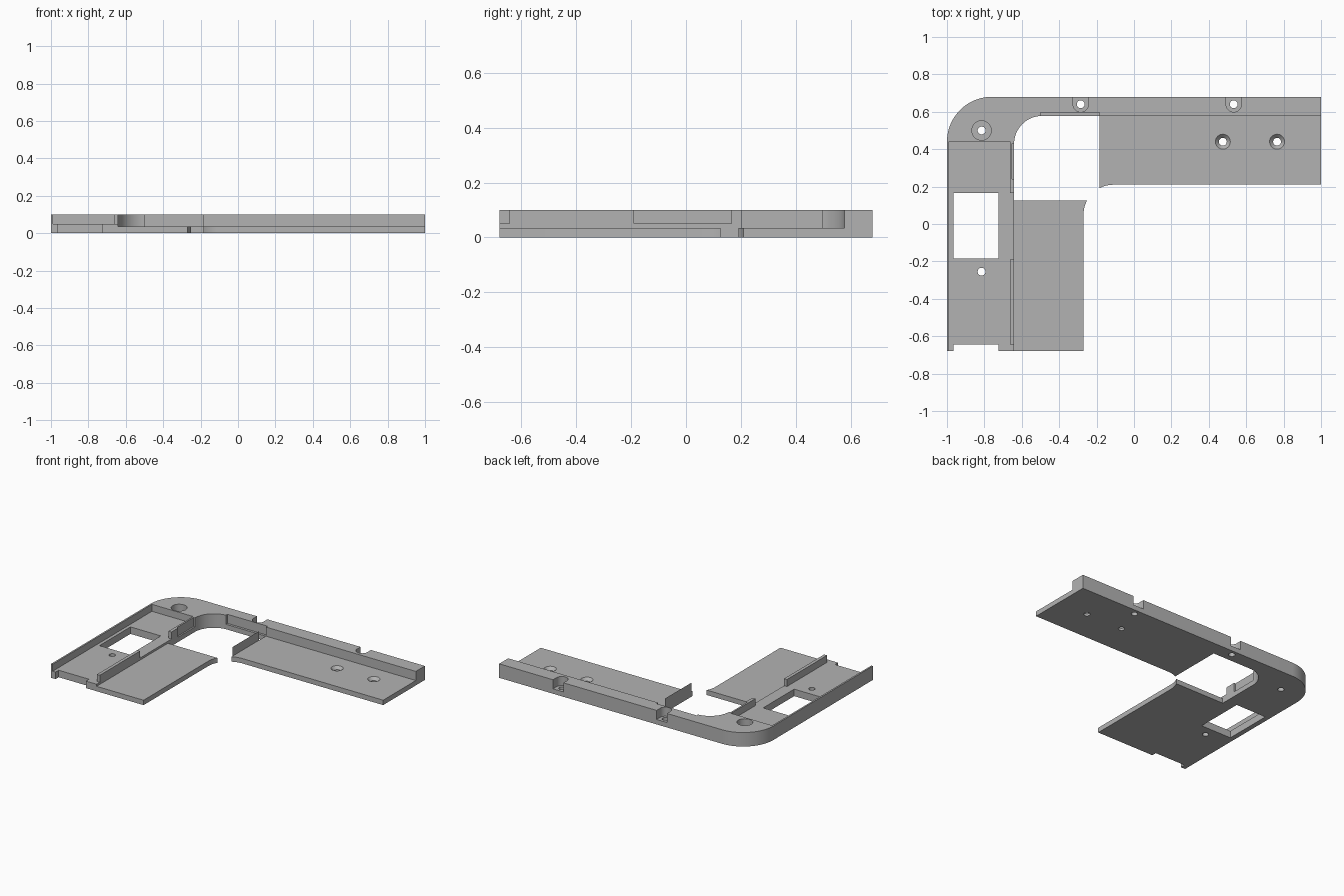
import bpy, bmesh, math

if "Cube" in bpy.data.objects:
    bpy.data.objects.remove(bpy.data.objects["Cube"], do_unlink=True)

# Main heights
TOP, TRAY, PLATE = 0.1, 0.05, 0.035

grey = bpy.data.materials.new("plain grey")
grey.use_nodes = True
colour = (0.45, 0.45, 0.45, 1)
grey.diffuse_color = colour
grey.node_tree.nodes["Principled BSDF"].inputs["Base Color"].default_value = colour


def arc(cx, cy, r, start, end, steps=16):
    angles = [math.radians(start + (end - start) * i / steps) for i in range(steps + 1)]
    return [(cx + r * math.cos(a), cy + r * math.sin(a)) for a in angles]


def add_object(name, bm):
    mesh = bpy.data.meshes.new(name)
    bmesh.ops.recalc_face_normals(bm, faces=bm.faces)
    bm.to_mesh(mesh)
    bm.free()
    obj = bpy.data.objects.new(name, mesh)
    bpy.context.collection.objects.link(obj)
    return obj


def prism(name, outline, z0, z1):
    bm = bmesh.new()
    face = bm.faces.new([bm.verts.new((x, y, z0)) for x, y in outline])
    grown = bmesh.ops.extrude_face_region(bm, geom=[face])["geom"]
    verts = [g for g in grown if isinstance(g, bmesh.types.BMVert)]
    bmesh.ops.translate(bm, verts=verts, vec=(0, 0, z1 - z0))
    return add_object(name, bm)


def cone(name, x, y, z0, z1, r0, r1):
    bm = bmesh.new()
    bmesh.ops.create_cone(bm, cap_ends=True, segments=32, radius1=r0, radius2=r1, depth=z1 - z0)
    bmesh.ops.translate(bm, verts=bm.verts, vec=(x, y, (z0 + z1) / 2))
    return add_object(name, bm)


def cut(cutter):
    bpy.context.view_layer.objects.active = frame
    mod = frame.modifiers.new("cut", "BOOLEAN")
    mod.operation, mod.solver, mod.object = "DIFFERENCE", "EXACT", cutter
    bpy.ops.object.modifier_apply(modifier=mod.name)
    bpy.data.objects.remove(cutter, do_unlink=True)


def cut_box(x0, x1, y0, y1, z0):
    cut(prism("pocket", [(x0, y0), (x1, y0), (x1, y1), (x0, y1)], z0, 0.2))


def drill(x, y, r=0.021):
    cut(cone("drill", x, y, -0.1, 0.2, r, r))


# L-shaped outline with front notch, round corners and the open inner window
outline = [(-1, -0.68), (-0.965, -0.68), (-0.965, -0.645), (-0.725, -0.645),
           (-0.725, -0.68), (-0.27, -0.68)]
outline += arc(-0.11, 0.05, 0.16, 180, 152, 8)
outline += [(-0.641, 0.125)]
outline += arc(-0.491, 0.428, 0.15, 180, 90)
outline += [(-0.185, 0.578)]
outline += arc(-0.11, 0.05, 0.16, 118, 90, 8)
outline += [(1, 0.21), (1, 0.68)]
outline += arc(-0.76, 0.44, 0.24, 90, 180, 24)
frame = prism("corner_frame", outline, 0, TOP)

# Sunken tray, low side plate and low back plate
cut_box(-0.988, -0.664, -1, 0.44, TRAY)
cut_box(-0.641, 0, -1, 0.2, PLATE)
cut_box(-0.185, 2, 0, 0.578, PLATE)

# Gaps in the rail beside the tray
cut_box(-0.7, -0.6, -0.19, 0.165, TRAY)
cut_box(-0.7, -0.6, -1, -0.643, TRAY)

# Shallow recesses around the inner window
cut_box(-0.652, -0.6, 0.24, 0.43, PLATE)
cut_box(-0.5, -0.184, 0.5, 0.595, PLATE)

# Through window in the tray floor
cut_box(-0.965, -0.725, -0.185, 0.165, -0.1)

# Screw seats: round corner seat, and slots open to the back edge
cut(cone("seat", -0.815, 0.5, PLATE, 0.2, 0.052, 0.052))
drill(-0.815, 0.5)
for x in (-0.285, 0.533):
    slot = arc(x, 0.64, 0.041, 180, 360) + [(x + 0.041, 0.8), (x - 0.041, 0.8)]
    cut(prism("slot", slot, PLATE, 0.2))
    drill(x, 0.64)

# Countersunk holes in the back plate, plain hole in the tray
for x in (0.475, 0.765):
    cut(cone("countersink", x, 0.44, 0.015, PLATE + 0.002, 0.021, 0.042))
    drill(x, 0.44)
drill(-0.815, -0.255)

# Finish
frame.data.materials.clear()
frame.data.materials.append(grey)
bpy.ops.object.select_all(action="DESELECT")
frame.select_set(True)
bpy.context.view_layer.objects.active = frame
bpy.ops.object.shade_smooth_by_angle(angle=math.radians(30))
